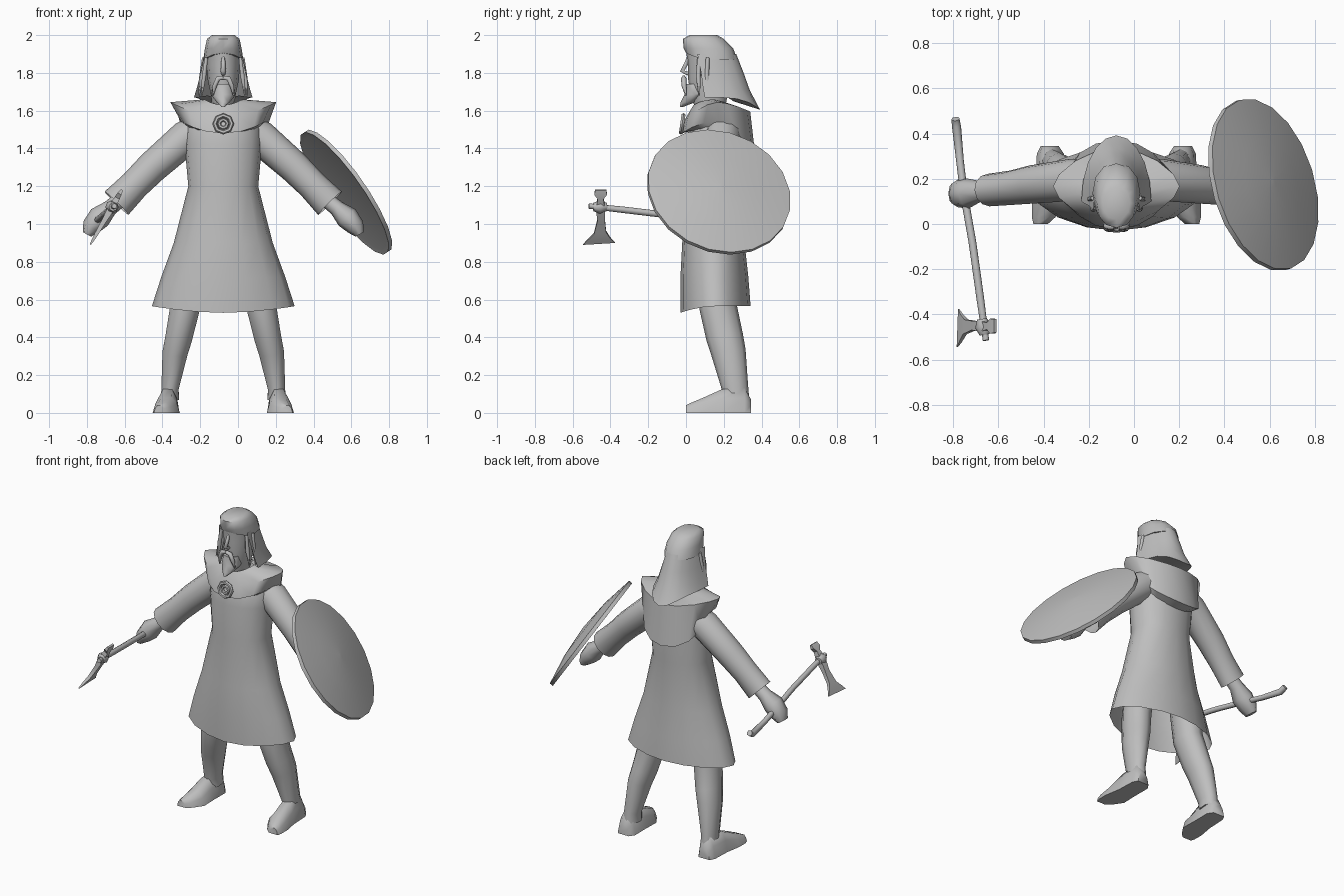
import bpy, bmesh, math
from mathutils import Vector

C = -0.078                      # body centre line in x
GREY = bpy.data.materials.new("plain grey")
GREY.diffuse_color = (0.52, 0.52, 0.52, 1)


def finish(obj, name, angle=60):
    obj.name = name
    obj.data.materials.clear()
    obj.data.materials.append(GREY)
    bpy.ops.object.select_all(action='DESELECT')
    obj.select_set(True)
    bpy.context.view_layer.objects.active = obj
    bpy.ops.object.shade_smooth_by_angle(angle=math.radians(angle))
    return obj


def loft(name, rings, closed=True, cap0=True, cap1=True, angle=60):
    """Skin a list of equal-length point rings."""
    bm = bmesh.new()
    vs = [[bm.verts.new(p) for p in r] for r in rings]
    n = len(rings[0])
    for a, b in zip(vs, vs[1:]):
        for i in range(n if closed else n - 1):
            j = (i + 1) % n
            bm.faces.new((a[i], a[j], b[j], b[i]))
    if closed and cap0:
        bm.faces.new(vs[0])
    if closed and cap1:
        bm.faces.new(vs[-1])
    bmesh.ops.recalc_face_normals(bm, faces=bm.faces)
    me = bpy.data.meshes.new(name)
    bm.to_mesh(me)
    bm.free()
    obj = bpy.data.objects.new(name, me)
    bpy.context.collection.objects.link(obj)
    return finish(obj, name, angle)


def ring(z, hw, yf, yb, e=1.0, n=16, zf=0.0, zb=0.0, p=2.0):
    """Horizontal super-ellipse ring; zf / zb lift its front / back."""
    pts = []
    for i in range(n):
        t = 2 * math.pi * i / n
        c, s = math.cos(t), math.sin(t)
        sx = math.copysign(abs(c) ** e if abs(c) > 1e-6 else 0, c)
        sy = math.copysign(abs(s) ** e if abs(s) > 1e-6 else 0, s)
        lift = zf * s * s if s < 0 else zb * abs(s) ** p
        pts.append((C + hw * sx, (yf + yb) / 2 + (yb - yf) / 2 * sy, z + lift))
    return pts


def tube(name, path, radii, ref=(0, 1, 0), n=10, cap0=True, cap1=True, angle=60):
    """Sweep an ellipse (radius along ref, radius across) along a path."""
    P = [Vector(p) for p in path]
    rings = []
    for i, p in enumerate(P):
        t = (P[min(i + 1, len(P) - 1)] - P[max(i - 1, 0)]).normalized()
        u = Vector(ref)
        u = (u - t * u.dot(t)).normalized()
        v = t.cross(u)
        a, b = radii[i] if isinstance(radii[i], tuple) else (radii[i], radii[i])
        rings.append([p + u * a * math.cos(2 * math.pi * k / n)
                      + v * b * math.sin(2 * math.pi * k / n) for k in range(n)])
    return loft(name, rings, True, cap0, cap1, angle)


# robe: flared oval hem narrowing to the waist, then shoulders
loft("robe", [
    ring(0.565, 0.378, -0.03, 0.342, 1.1, zf=-0.035),
    ring(0.72, 0.328, -0.03, 0.33, 1.05, zf=-0.01),
    ring(0.90, 0.262, -0.02, 0.31),
    ring(1.20, 0.185, 0.0, 0.30, 0.9),
    ring(1.42, 0.205, 0.0, 0.31, 0.9),
    ring(1.55, 0.195, 0.02, 0.30),
    ring(1.63, 0.10, 0.06, 0.25)], cap0=False)

# hooded collar: pointed shoulders, bib in front, hood hanging at the back
loft("collar", [
    ring(1.66, 0.10, 0.04, 0.25, zf=-0.03, zb=-0.06),
    ring(1.645, 0.28, -0.005, 0.34, 1.25, zf=-0.09, zb=-0.05),
    ring(1.545, 0.225, -0.022, 0.37, 0.95, zf=-0.065, zb=-0.21, p=0.8),
    ring(1.50, 0.18, 0.01, 0.305, zf=-0.01, zb=-0.17, p=0.8)],
    cap0=False, cap1=False, angle=50)

# brooch
for r, m in ((0.045, 0.012), (0.022, 0.01)):
    bpy.ops.mesh.primitive_torus_add(
        major_segments=8, minor_segments=6, major_radius=r, minor_radius=m,
        location=(C, -0.02, 1.53), rotation=(math.radians(82), 0, 0))
    finish(bpy.context.object, "brooch_ring", 40)

# head
loft("face", [
    ring(1.58, 0.055, 0.06, 0.20, n=12),
    ring(1.68, 0.065, 0.025, 0.22, n=12),
    ring(1.76, 0.082, 0.012, 0.24, n=12),
    ring(1.84, 0.088, 0.010, 0.25, n=12),
    ring(1.92, 0.088, 0.0, 0.24, n=12)])
loft("cap", [
    ring(1.87, 0.106, 0.0, 0.272, 0.95, n=12, zf=0.035),
    ring(1.93, 0.097, -0.012, 0.25, 0.9, n=12),
    ring(1.98, 0.086, -0.017, 0.20, 0.9, n=12),
    ring(2.0, 0.06, 0.02, 0.165, 0.9, n=12)])


# long hair, open in front, with a low point at the back
def hair_arc(z, hw, yf, yb, dz):
    return [(C + hw * math.cos(t), yf + (yb - yf) * math.sin(t), z + dz * math.sin(t) ** 4)
            for t in (math.pi * i / 10 for i in range(11))]


loft("hair", [
    hair_arc(1.90, 0.101, 0.06, 0.266, 0),
    hair_arc(1.80, 0.120, 0.08, 0.305, 0),
    hair_arc(1.72, 0.140, 0.09, 0.337, -0.01),
    hair_arc(1.67, 0.155, 0.10, 0.392, -0.065),
    hair_arc(1.68, 0.085, 0.12, 0.25, -0.03)], closed=False)

tube("nose", [(C, 0.014, 1.89), (C, 0.002, 1.85), (C, -0.02, 1.81), (C, 0.012, 1.795)],
     [0.008, 0.012, 0.014, 0.012], ref=(1, 0, 0), n=6, angle=80)
loft("beard", [
    ring(1.74, 0.05, 0.0, 0.08, n=8),
    ring(1.685, 0.066, -0.008, 0.10, n=8),
    ring(1.645, 0.035, -0.028, 0.05, n=8),
    ring(1.62, 0.008, -0.033, -0.015, n=8)])

# paired parts, x given outward from the centre line
for s, side in ((-1, "right"), (1, "left")):
    def M(pts):
        return [(C + s * x, y, z) for x, y, z in pts]

    tube(side + "_moustache", M([(0, -0.012, 1.775), (0.028, -0.012, 1.77),
                                 (0.046, -0.01, 1.73), (0.055, 0.0, 1.68)]),
         [0.012, 0.015, 0.013, 0.004], n=6, angle=80)
    for x, y in ((0.102, 0.07), (0.116, 0.115)):
        tube(side + "_hair_strand", M([(x - 0.012, y, 1.88), (x, y - 0.005, 1.78),
                                       (x + 0.012, y, 1.68)]), [0.010, 0.013, 0.004],
             n=6, angle=80)
    tube(side + "_sleeve", M([(0.10, 0.20, 1.50), (0.20, 0.195, 1.455), (0.375, 0.175, 1.302),
                              (0.47, 0.16, 1.207), (0.565, 0.15, 1.11)]),
         [(0.09, 0.10), (0.093, 0.092), (0.085, 0.085), (0.076, 0.08), (0.072, 0.088)],
         n=12, cap1=False)
    tube(side + "_hand", M([(0.52, 0.15, 1.15), (0.60, 0.145, 1.085), (0.655, 0.135, 1.035),
                            (0.70, 0.135, 0.985), (0.722, 0.135, 0.945)]),
         [0.04, (0.045, 0.042), (0.066, 0.062), (0.062, 0.05), (0.045, 0.025)], n=8)
    tube(side + "_leg", M([(0.17, 0.17, 0.80), (0.202, 0.17, 0.56), (0.235, 0.205, 0.40),
                           (0.255, 0.225, 0.32), (0.282, 0.26, 0.13), (0.282, 0.265, 0.07)]),
         [(0.10, 0.085), (0.10, 0.083), (0.098, 0.075), (0.092, 0.07), (0.07, 0.048),
          (0.07, 0.05)], n=10, angle=80)
    # foot: flat-soled sections from heel to toe (y, x centre, half width, height)
    loft(side + "_foot", [
        M([(x - w, y, 0), (x - w * 0.8, y, h * 0.6), (x - w * 0.4, y, h),
           (x + w * 0.4, y, h), (x + w * 0.8, y, h * 0.6), (x + w, y, 0)])
        for y, x, w, h in ((0.345, 0.295, 0.04, 0.07), (0.31, 0.292, 0.06, 0.13),
                           (0.19, 0.295, 0.062, 0.125), (0.09, 0.302, 0.072, 0.08),
                           (0.03, 0.322, 0.052, 0.055), (0.0, 0.335, 0.032, 0.04))])

# round domed shield
normal = Vector((0.79, 0.24, 0.55)).normalized()
rot = normal.to_track_quat('Z', 'Y').to_matrix()
centre = Vector((0.567, 0.172, 1.165))
loft("shield", [
    [centre + rot @ Vector((r * math.cos(a), r * math.sin(a), d))
     for a in (2 * math.pi * i / 20 for i in range(20))]
    for r, d in ((0.36, 0.0), (0.39, -0.005), (0.39, 0.018), (0.2, 0.052), (0.01, 0.065))],
    angle=50)

# axe handle, held in the right hand
tube("axe_handle", [(-0.79, 0.465, 0.985), (-0.785, 0.43, 0.965), (-0.77, 0.28, 0.985),
                    (-0.752, 0.13, 1.015), (-0.715, -0.08, 1.045), (-0.68, -0.33, 1.075),
                    (-0.655, -0.515, 1.095)],
     [0.018, 0.02, 0.017, 0.017, 0.017, 0.017, 0.014], ref=(1, 0, 0), n=8)

# axe head: eye, then thin sections running from poll to cutting edge
hub = Vector((-0.667, -0.455, 1.09))
down = Vector((-0.5, 0, -0.866))
flat = Vector((0.866, 0, -0.5))
tube("axe_eye", [hub + Vector((0.006, -0.035, 0)), hub, hub + Vector((-0.006, 0.035, 0))],
     [0.022, 0.036, 0.022], ref=(1, 0, 0), n=8)
loft("axe_blade", [
    [hub + down * (u + (0.012 if k in (0, 1) else 0) * (u > 0.1)) + flat * th * sx
     + Vector((0, y, 0)) for k, (y, sx) in enumerate(((y0, -1), (y0, 1), (y1, 1), (y1, -1)))]
    for u, y0, y1, th in ((-0.105, -0.026, 0.034, 0.006), (-0.08, -0.03, 0.036, 0.012),
                          (-0.055, -0.012, 0.018, 0.014), (0.0, -0.022, 0.026, 0.02),
                          (0.08, -0.014, 0.026, 0.013), (0.15, -0.032, 0.032, 0.01),
                          (0.19, -0.068, 0.055, 0.007), (0.218, -0.09, 0.08, 0.003))],
    angle=30)
